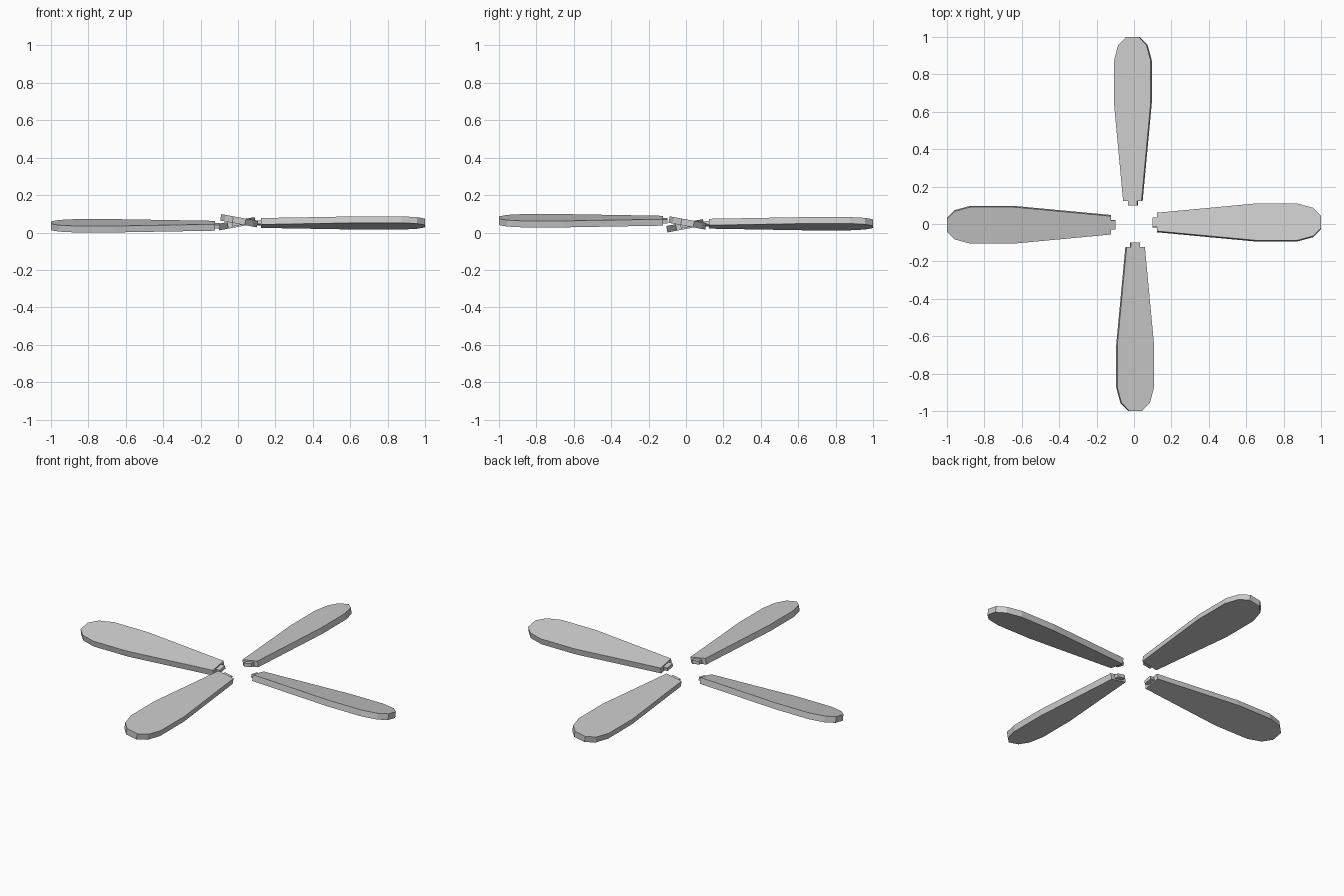
import bpy, bmesh, math
from mathutils import Matrix

if "Cube" in bpy.data.objects:
    bpy.data.objects.remove(bpy.data.objects["Cube"])

grey = bpy.data.materials.new("light_grey")
grey.diffuse_color = (0.6, 0.6, 0.6, 1)
grey.use_nodes = True
grey.node_tree.nodes["Principled BSDF"].inputs["Base Color"].default_value = grey.diffuse_color

PITCH = math.radians(-10.5)
THICK = 0.035


def slab(name, outline, thickness, matrix):
    """Flat plate: outline of (x, half width) mirrored across the x axis."""
    pts = outline + [(x, -w) for x, w in reversed(outline)]
    bm = bmesh.new()
    face = bm.faces.new([bm.verts.new((x, y, -thickness / 2)) for x, y in pts])
    ext = bmesh.ops.extrude_face_region(bm, geom=[face])
    top = [v for v in ext["geom"] if isinstance(v, bmesh.types.BMVert)]
    bmesh.ops.translate(bm, verts=top, vec=(0, 0, thickness))
    bmesh.ops.recalc_face_normals(bm, faces=bm.faces)
    bm.transform(matrix)
    mesh = bpy.data.meshes.new(name)
    bm.to_mesh(mesh)
    bm.free()
    mesh.materials.append(grey)
    obj = bpy.data.objects.new(name, mesh)
    bpy.context.collection.objects.link(obj)
    return obj


# paddle outline from root to tip, and the small mounting tab at the root
blade = [(0.124, 0.05), (0.65, 0.1), (0.873, 0.1), (0.957, 0.077), (1.0, 0.034)]
tab = [(0.098, 0.025), (0.13, 0.025)]

# four pitched blades, each at a slightly different height
sides = [("right", 0, 0.051), ("back", 90, 0.047),
         ("left", 180, 0.036), ("front", 270, 0.063)]
for side, angle, height in sides:
    place = (Matrix.Translation((0, 0.002 if angle % 180 == 0 else 0, height))
             @ Matrix.Rotation(math.radians(angle), 4, 'Z')
             @ Matrix.Translation((0, 0.006, 0))
             @ Matrix.Rotation(PITCH, 4, 'X'))
    slab(side + "_blade", blade, THICK, place)
    slab(side + "_mounting_tab", tab, 0.02, place)
